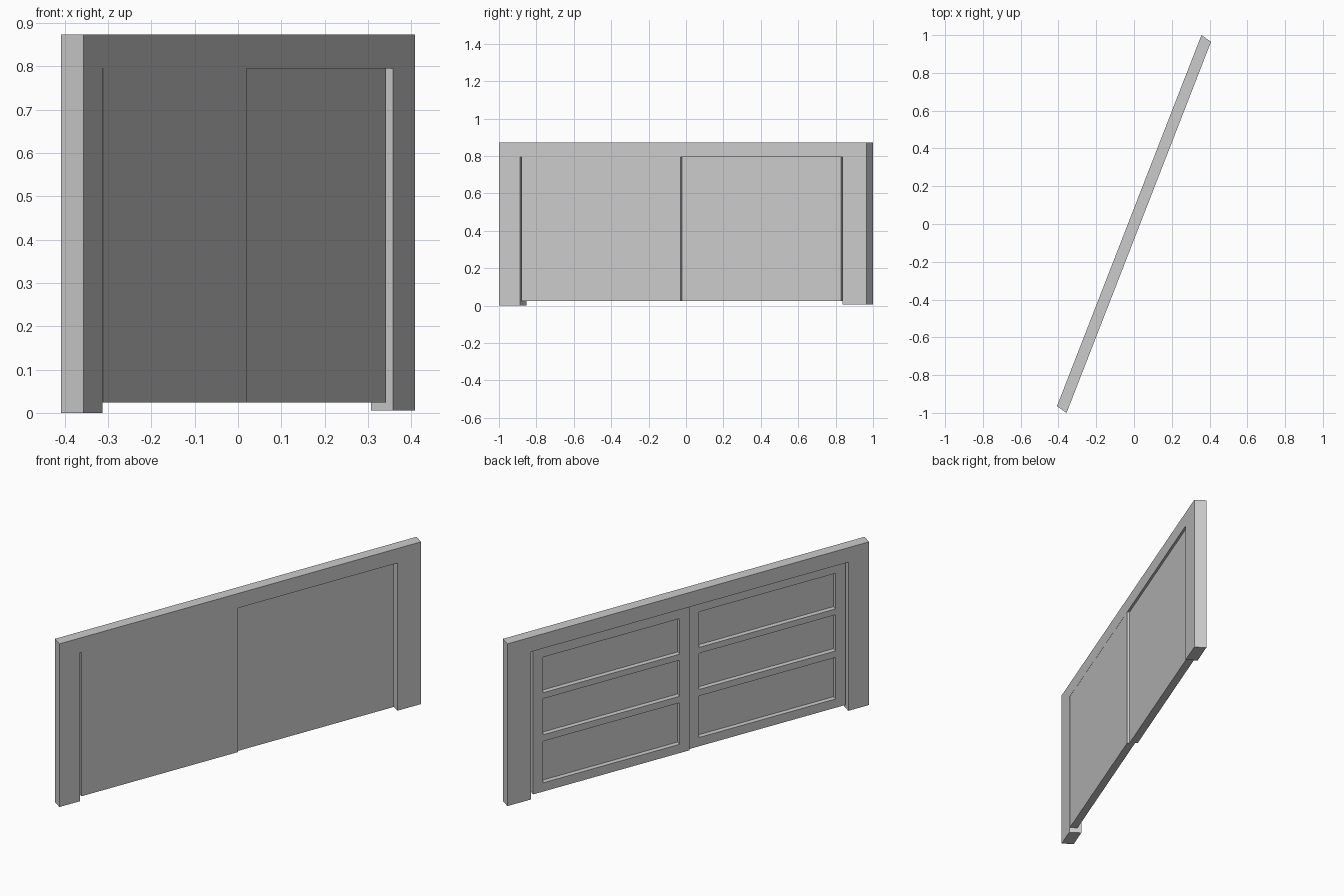
import bpy, bmesh
from mathutils import Vector

if "Cube" in bpy.data.objects:
    bpy.data.objects.remove(bpy.data.objects["Cube"])

# Slanted plan frame: s runs along the wall, t through its thickness (+0.5 = plain side)
ALONG = Vector((0.765, 1.965, 0))
THROUGH = Vector((0.051, -0.035, 0))
OPEN_TOP, DOOR_BOTTOM = 0.795, 0.024


def at(s, t, z):
    return ALONG * s + THROUGH * t + Vector((0, 0, z))


def solid(name, profiles, t0, t1):
    """Extrude each (s, z) profile from t0 to t1, all in one object."""
    bm = bmesh.new()
    for profile in profiles:
        face = bm.faces.new([bm.verts.new(at(s, t0, z)) for s, z in profile])
        new = bmesh.ops.extrude_face_region(bm, geom=[face], use_keep_orig=True)["geom"]
        verts = [v for v in new if isinstance(v, bmesh.types.BMVert)]
        bmesh.ops.translate(bm, verts=verts, vec=THROUGH * (t1 - t0))
    bmesh.ops.recalc_face_normals(bm, faces=bm.faces)
    mesh = bpy.data.meshes.new(name)
    bm.to_mesh(mesh)
    bm.free()
    obj = bpy.data.objects.new(name, mesh)
    bpy.context.collection.objects.link(obj)
    return obj


def rect(s0, s1, z0, z1):
    return [(s0, z0), (s1, z0), (s1, z1), (s0, z1)]


# Door surround: two jambs joined by a header
solid("door_frame", [[(-0.5, 0), (-0.4425, 0), (-0.4425, OPEN_TOP), (0.4345, OPEN_TOP),
                      (0.4345, 0.005), (0.5, 0.005), (0.5, 0.873), (-0.5, 0.873)]], -0.5, 0.5)


def door_leaf(name, s0, s1, t0, t1):
    """Flat leaf with three sunken panels on its back side."""
    leaf = solid(name, [rect(s0, s1, DOOR_BOTTOM, OPEN_TOP)], t0, t1)
    stile = 0.0275
    panels = [rect(s0 + stile, s1 - stile, z0, z1)
              for z0, z1 in ((0.071, 0.293), (0.328, 0.521), (0.553, 0.743))]
    cutter = solid(name + "_panel_cutter", panels, t0 - 0.3, t0 + 0.45)
    cutter.hide_render = True
    cutter.display_type = 'WIRE'
    mod = leaf.modifiers.new("sunken_panels", 'BOOLEAN')
    mod.operation = 'DIFFERENCE'
    mod.solver = 'EXACT'
    mod.object = cutter


# One leaf nearly flush with the plain side, the other set back
door_leaf("left_door_leaf", -0.439, -0.0065, -0.15, 0.49)
door_leaf("right_door_leaf", -0.0055, 0.427, -0.36, 0.30)
